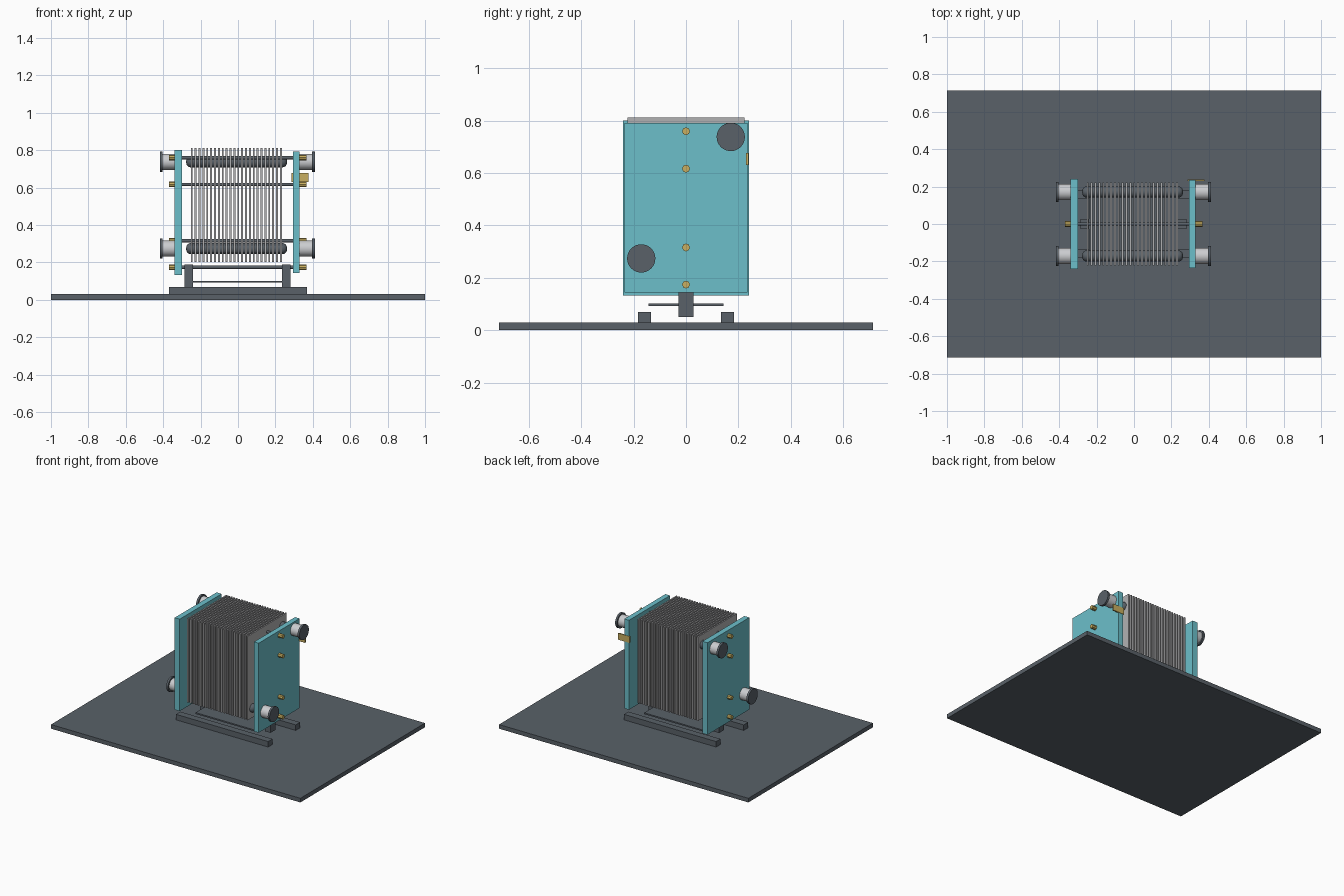
import bpy
from math import pi

cube = bpy.data.objects.get("Cube")
if cube:
    bpy.data.objects.remove(cube, do_unlink=True)


def material(name, r, g, b):
    m = bpy.data.materials.new(name)
    m.use_nodes = True
    m.diffuse_color = (r, g, b, 1)
    m.node_tree.nodes["Principled BSDF"].inputs["Base Color"].default_value = (r, g, b, 1)
    return m


slate = material("slate grey", 0.10, 0.12, 0.14)
teal = material("teal paint", 0.15, 0.52, 0.59)
steel = material("plate steel", 0.44, 0.44, 0.45)
bright = material("bright steel", 0.60, 0.61, 0.63)
brass = material("brass", 0.58, 0.43, 0.12)


def box(name, x, y, z, mat):
    """Box given by its (min, max) along each axis."""
    spans = (x, y, z)
    bpy.ops.mesh.primitive_cube_add(size=1, location=[(a + b) / 2 for a, b in spans])
    ob = bpy.context.object
    ob.name = name
    ob.scale = [b - a for a, b in spans]
    bpy.ops.object.transform_apply(location=False, rotation=False, scale=True)
    ob.data.materials.append(mat)
    return ob


def rod(name, x0, x1, y, z, radius, mat, sides=32, bevel=0):
    """Cylinder lying along x, with optional rounded ends."""
    bpy.ops.mesh.primitive_cylinder_add(vertices=sides, radius=radius, depth=abs(x1 - x0),
                                        location=((x0 + x1) / 2, y, z),
                                        rotation=(0, pi / 2, 0))
    ob = bpy.context.object
    ob.name = name
    ob.data.materials.append(mat)
    if bevel:
        mod = ob.modifiers.new("Rounded ends", "BEVEL")
        mod.width = bevel
        mod.segments = 4
    if sides > 8:
        bpy.ops.object.shade_smooth_by_angle()
    return ob


# Floor slab and support frame
box("floor_slab", (-1, 1), (-0.714, 0.714), (0, 0.03), slate)
box("front_rail", (-0.37, 0.37), (-0.183, -0.133), (0.03, 0.07), slate)
box("back_rail", (-0.37, 0.37), (0.133, 0.183), (0.03, 0.07), slate)
box("cross_tray", (-0.24, 0.235), (-0.143, 0.143), (0.092, 0.102), slate)
box("right_foot", (-0.285, -0.24), (-0.028, 0.028), (0.05, 0.19), slate)
box("left_foot", (0.235, 0.28), (-0.028, 0.028), (0.05, 0.19), slate)

# Painted end plates
box("right_end_plate", (-0.34, -0.30), (-0.24, 0.24), (0.133, 0.80), teal)
box("left_end_plate", (0.293, 0.33), (-0.235, 0.235), (0.143, 0.792), teal)

# Pack of thin steel plates
count, first, last, half = 24, -0.247, 0.229, 0.005
for i in range(count):
    x = first + (last - first) * i / (count - 1)
    box(f"pack_plate_{i + 1}", (x - half, x + half), (-0.223, 0.223), (0.203, 0.812), steel)

# Tie rods with brass nuts
for i, z in enumerate((0.76, 0.617, 0.316, 0.174)):
    rod(f"tie_rod_{i + 1}", -0.36, 0.355, 0, z, 0.009, slate, 16)
    rod(f"right_nut_{i + 1}", -0.37, -0.34, 0, z, 0.015, brass, 8)
    rod(f"left_nut_{i + 1}", 0.33, 0.365, 0, z, 0.015, brass, 8)

# Flow pipes through the pack, with a flanged port at each end
for level, y, z in (("upper", 0.171, 0.738), ("lower", -0.171, 0.274)):
    rod(f"{level}_pipe", -0.277, 0.262, y, z, 0.03, slate, 32, 0.025)
    for side, plate, neck, end in (("right", -0.34, -0.403, -0.418),
                                   ("left", 0.33, 0.396, 0.411)):
        rod(f"{level}_{side}_port_neck", plate, neck, y, z, 0.043, bright)
        rod(f"{level}_{side}_port_flange", neck, end, y, z, 0.054, slate)

# Brass tag on the back edge
box("brass_tag", (0.285, 0.377), (0.229, 0.238), (0.63, 0.677), brass)
